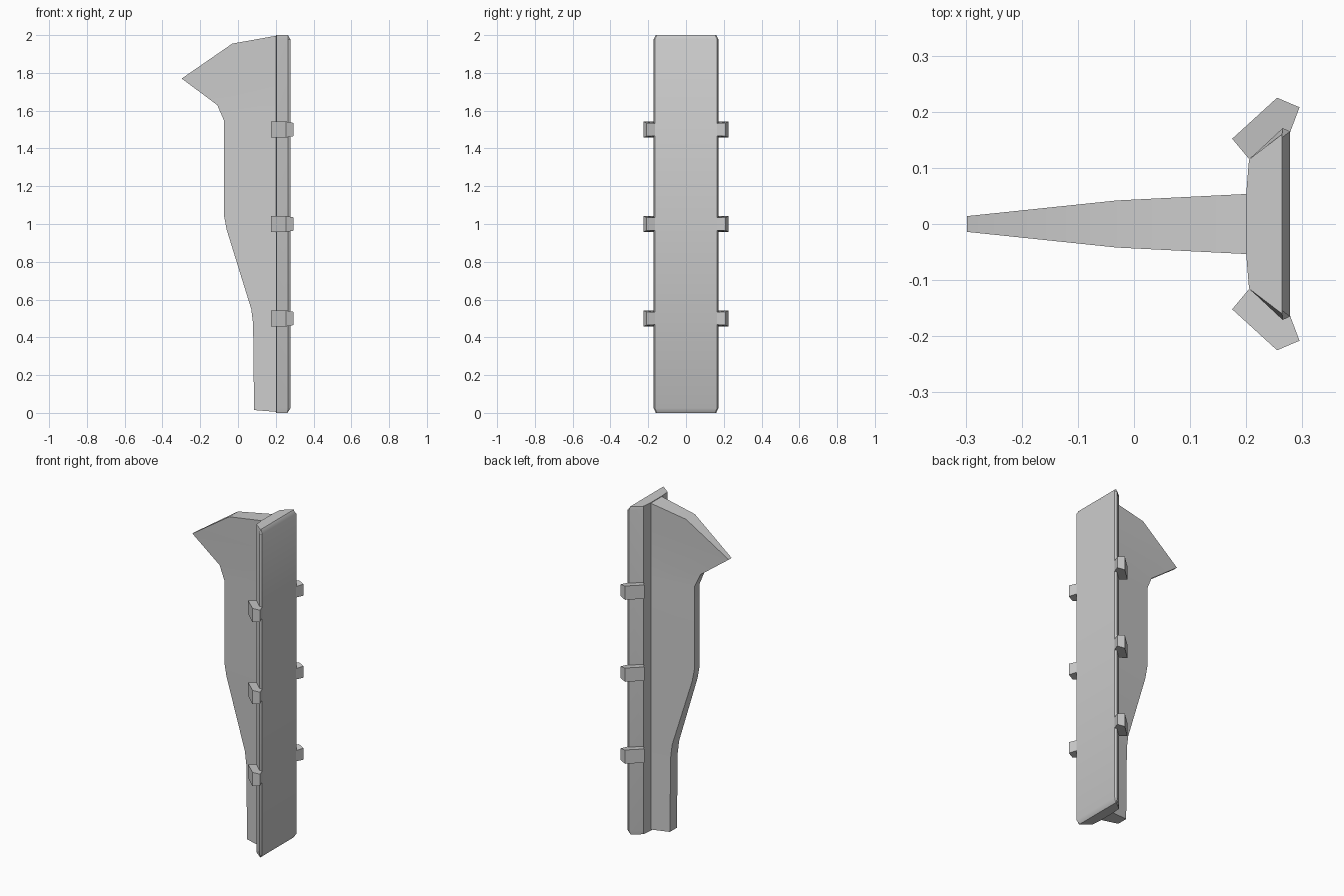
import bpy, bmesh, math

if "Cube" in bpy.data.objects:
    bpy.data.objects.remove(bpy.data.objects["Cube"])


def finish(name, bm, angle=35):
    bmesh.ops.recalc_face_normals(bm, faces=bm.faces)
    mesh = bpy.data.meshes.new(name)
    bm.to_mesh(mesh)
    bm.free()
    obj = bpy.data.objects.new(name, mesh)
    bpy.context.collection.objects.link(obj)
    bpy.ops.object.select_all(action='DESELECT')
    obj.select_set(True)
    bpy.context.view_layer.objects.active = obj
    bpy.ops.object.shade_smooth_by_angle(angle=math.radians(angle))
    return obj


def loft(name, rings):
    """Skin closed rings of equal length and cap both ends."""
    bm = bmesh.new()
    loops = [[bm.verts.new(p) for p in ring] for ring in rings]
    n = len(loops[0])
    for a, b in zip(loops, loops[1:]):
        for i in range(n):
            j = (i + 1) % n
            bm.faces.new((a[i], a[j], b[j], b[i]))
    bm.faces.new(loops[0])
    bm.faces.new(loops[-1])
    return finish(name, bm)


# Grip web: grip edge x, z, half thickness, and matching height on the spine
stations = [
    (0.085, 0.015, 0.034, 0.005),
    (0.08, 0.47, 0.034, 0.47),
    (0.07, 0.55, 0.034, 0.55),
    (-0.06, 0.97, 0.026, 0.97),
    (-0.075, 1.05, 0.025, 1.05),
    (-0.075, 1.55, 0.025, 1.55),
    (-0.11, 1.63, 0.02, 1.66),
    (-0.298, 1.77, 0.014, 1.83),
    (-0.03, 1.955, 0.042, 1.998),
]
loft("grip_web", [[(x, -w, z), (0.21, -0.054, s), (0.21, 0.054, s), (x, w, z)]
                  for x, z, w, s in stations])

# Flange plate with chamfered ends
def plate_ring(z, front, side):
    half = [(0.20, 0.054), (0.205, 0.115), (min(0.265, front), side), (front, side - 0.006)]
    return ([(x, y, z) for x, y in half] + [(x, -y, z) for x, y in reversed(half)])


loft("flange_plate", [plate_ring(0.0, 0.262, 0.16), plate_ring(0.025, 0.278, 0.171),
                      plate_ring(1.978, 0.278, 0.171), plate_ring(2.0, 0.264, 0.16)])

# Edge clips: x, y, half height, three per side
clip = [(0.175, 0.152, 0.042), (0.205, 0.116, 0.036), (0.265, 0.165, 0.036),
        (0.278, 0.163, 0.033), (0.295, 0.208, 0.035), (0.255, 0.225, 0.042)]
for side, label in ((-1, "front"), (1, "back")):
    for k, zc in enumerate((0.5, 1.0, 1.5)):
        loft(f"edge_clip_{label}_{k + 1}",
             [[(x, side * y, zc + s * h) for x, y, h in clip] for s in (-1, 1)])
